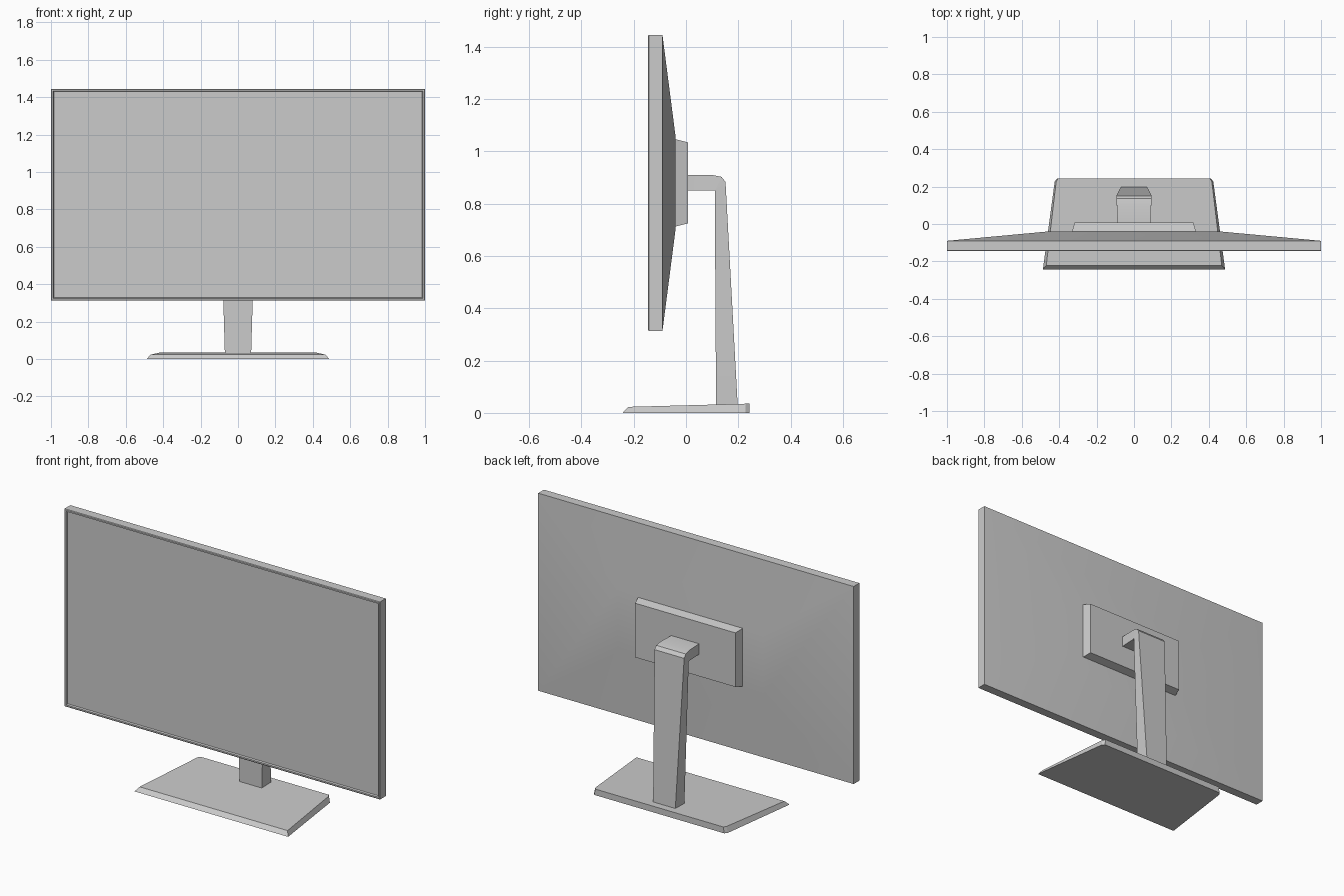
import bpy, bmesh, math

cube = bpy.data.objects.get("Cube")
if cube:
    bpy.data.objects.remove(cube, do_unlink=True)

grey = bpy.data.materials.new("light_grey_plastic")
colour = (0.6, 0.6, 0.6, 1)
grey.use_nodes = True
grey.diffuse_color = colour
grey.node_tree.nodes["Principled BSDF"].inputs["Base Color"].default_value = colour


def loft(name, rings):
    """Bridge equal-length rings of points and cap both ends."""
    bm = bmesh.new()
    loops = [[bm.verts.new(p) for p in ring] for ring in rings]
    for a, b in zip(loops, loops[1:]):
        for i in range(len(a)):
            j = (i + 1) % len(a)
            bm.faces.new((a[i], a[j], b[j], b[i]))
    bm.faces.new(loops[0])
    bm.faces.new(loops[-1])
    bmesh.ops.remove_doubles(bm, verts=bm.verts, dist=0.0005)
    bmesh.ops.recalc_face_normals(bm, faces=bm.faces)
    mesh = bpy.data.meshes.new(name)
    bm.to_mesh(mesh)
    bm.free()
    obj = bpy.data.objects.new(name, mesh)
    bpy.context.collection.objects.link(obj)
    mesh.materials.append(grey)
    bpy.ops.object.select_all(action='DESELECT')
    obj.select_set(True)
    bpy.context.view_layer.objects.active = obj
    bpy.ops.object.shade_smooth_by_angle(angle=math.radians(30))
    return obj


MID = 0.879  # height of the screen centre


def panel_ring(y, half_x, half_z):
    return [(sx * half_x, y, MID + sz * half_z)
            for sx, sz in ((-1, -1), (1, -1), (1, 1), (-1, 1))]


# Screen housing: recessed display, thin frame, side walls, shallow bulged back
loft("screen", [
    panel_ring(-0.135, 0.985, 0.551),
    panel_ring(-0.145, 0.988, 0.554),
    panel_ring(-0.145, 0.997, 0.562),
    panel_ring(-0.142, 1.0, 0.566),
    panel_ring(-0.09, 1.0, 0.566),
    panel_ring(-0.04, 0.46, 0.178),
])

# Mounting plate on the back
loft("mount_plate", [
    panel_ring(-0.045, 0.333, 0.168),
    panel_ring(0.007, 0.318, 0.155),
])


# Bent stand arm: outer y, z, inner y, z, half width
def arm_ring(oy, oz, iy, iz, w):
    return [(-w, oy, oz), (w, oy, oz), (w, iy, iz), (-w, iy, iz)]


loft("stand_arm", [arm_ring(*s) for s in (
    (0.0, 0.91, 0.0, 0.85, 0.088),
    (0.098, 0.91, 0.098, 0.85, 0.092),
    (0.136, 0.902, 0.11, 0.85, 0.094),
    (0.151, 0.883, 0.11, 0.845, 0.094),
    (0.198, 0.02, 0.115, 0.02, 0.07),
)])


# Trapezoid foot with a bevelled front and clipped back corners
def foot_ring(outline):
    right = [(x, y, z) for x, y, z in outline]
    return right + [(-x, y, z) for x, y, z in reversed(right)]


loft("foot", [
    foot_ring([(0.487, -0.242, 0), (0.424, 0.227, 0), (0.412, 0.242, 0)]),
    foot_ring([(0.469, -0.221, 0.023), (0.416, 0.227, 0.035),
               (0.406, 0.242, 0.035)]),
])
